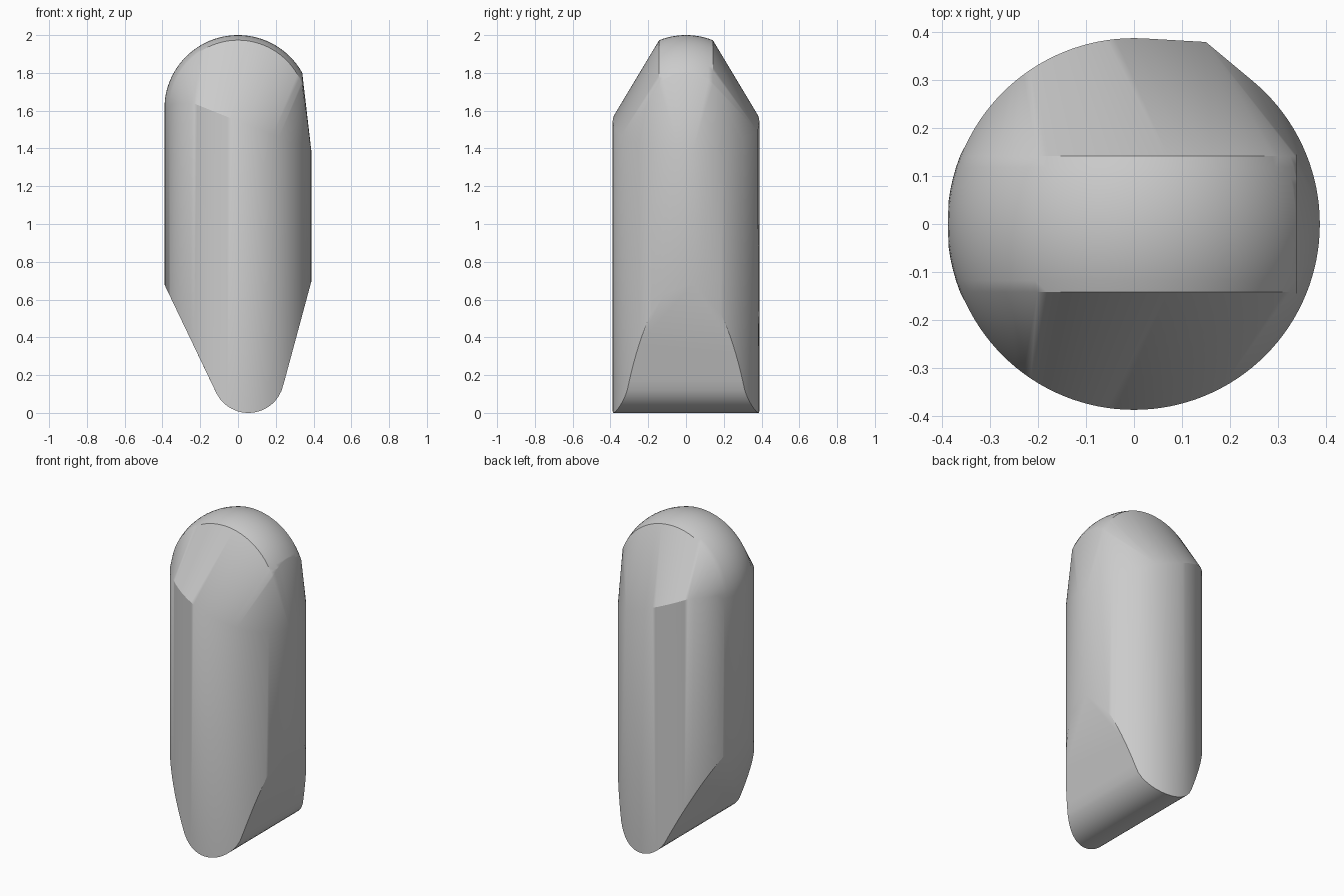
import bpy, bmesh
from math import sin, cos, pi, sqrt, radians

cube = bpy.data.objects.get("Cube")
if cube:
    bpy.data.objects.remove(cube, do_unlink=True)

R = 0.388           # body radius
DOME_Z = 1.61       # centre height of the dome
SLAB = 0.142        # half depth of the dome ridge
NOSE_X, NOSE_R = 0.055, 0.19


def bottom(x):
    """Lower outline: round nose between two sloping sides."""
    if x < -0.116:
        return 0.108 + 2.09 * (-0.116 - x)
    if x > 0.238:
        return 0.14 + 3.7 * (x - 0.238)
    return NOSE_R - sqrt(NOSE_R ** 2 - (x - NOSE_X) ** 2)


def shoulder(x):
    """Height where the round body meets the sloping cap."""
    return min(1.545 - 0.4 * x, 1.64)


bm = bmesh.new()

# Round body, trimmed by the lower and shoulder outlines
for i in range(128):
    a = 2 * pi * i / 128
    x, y = R * cos(a), R * sin(a)
    bm.verts.new((x, y, bottom(x)))
    bm.verts.new((x, y, shoulder(x)))

# Small bump on the back shoulder
bm.verts.new((0.15, 0.38, 1.49))

# Dome ridge: a slice of a sphere, cut flat on one side
for j in range(13):
    y = SLAB * (j / 6 - 1)
    r = sqrt(0.39 ** 2 - y * y)
    for i in range(49):
        a = pi * i / 48
        x = r * cos(a)
        if x <= 0.34:
            bm.verts.new((max(x, -R), y, DOME_Z + r * sin(a)))
    bm.verts.new((0.34, y, DOME_Z + sqrt(r * r - 0.34 ** 2)))

# Skin the outlines and clear what lies inside
hull = bmesh.ops.convex_hull(bm, input=bm.verts[:])
inside = {g for g in hull["geom_interior"] + hull["geom_unused"]
          if isinstance(g, bmesh.types.BMVert)}
bmesh.ops.delete(bm, geom=list(inside), context="VERTS")
bmesh.ops.remove_doubles(bm, verts=bm.verts[:], dist=0.0005)
bmesh.ops.dissolve_limit(bm, angle_limit=radians(0.5),
                         verts=bm.verts[:], edges=bm.edges[:])
bmesh.ops.recalc_face_normals(bm, faces=bm.faces[:])

mesh = bpy.data.meshes.new("tapered_body")
bm.to_mesh(mesh)
bm.free()
body = bpy.data.objects.new("tapered_body", mesh)
bpy.context.collection.objects.link(body)

# Plain grey finish
grey = bpy.data.materials.new("plain_grey")
grey.use_nodes = True
grey.diffuse_color = (0.6, 0.6, 0.6, 1)
grey.node_tree.nodes["Principled BSDF"].inputs["Base Color"].default_value = (0.6, 0.6, 0.6, 1)
mesh.materials.append(grey)

# Smooth shading with crisp cut edges
bpy.ops.object.select_all(action="DESELECT")
body.select_set(True)
bpy.context.view_layer.objects.active = body
bpy.ops.object.shade_smooth_by_angle(angle=radians(32))
